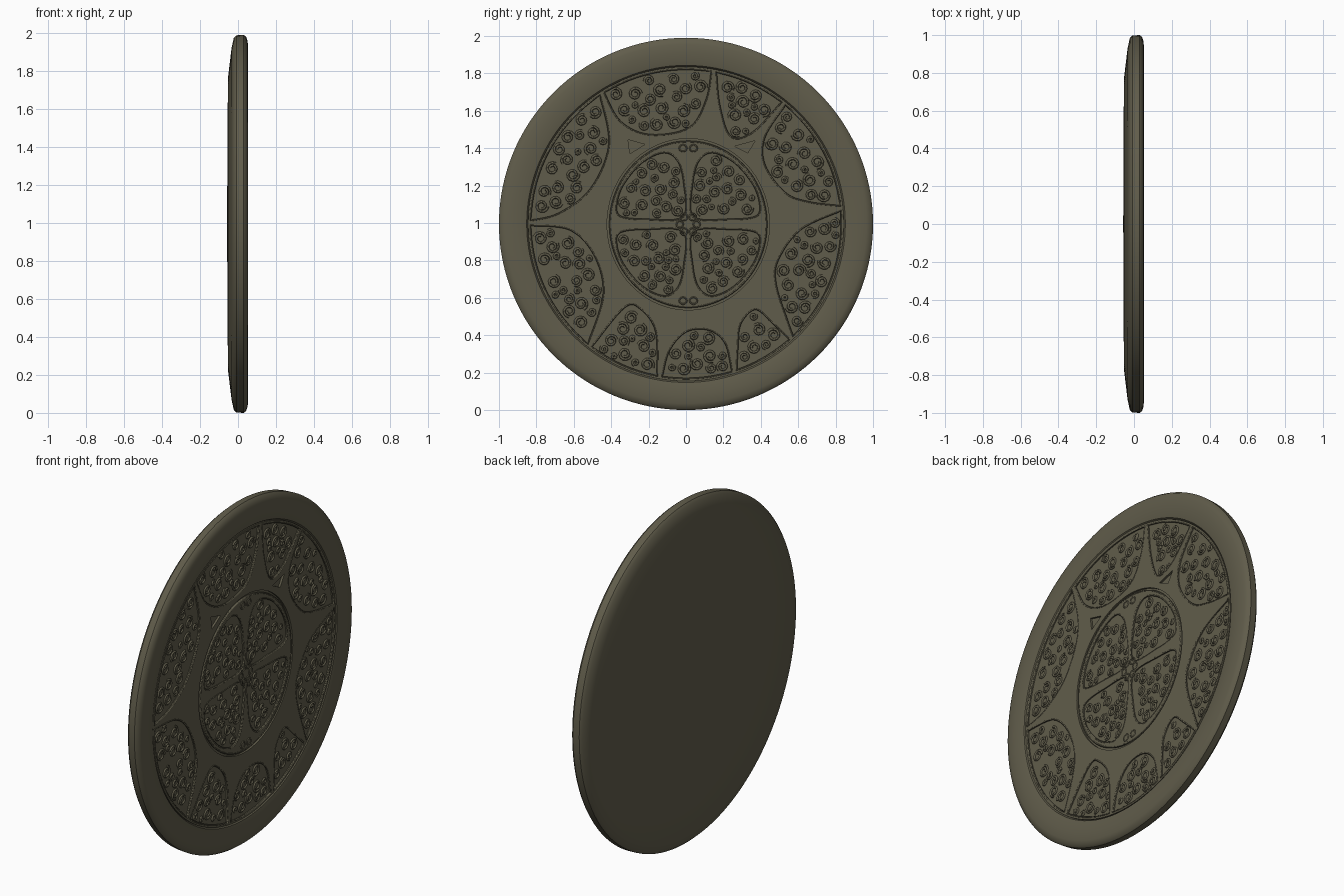
import bpy, bmesh, math, random
from mathutils import Vector, Matrix

if "Cube" in bpy.data.objects:
    bpy.data.objects.remove(bpy.data.objects["Cube"])

random.seed(7)
bronze = bpy.data.materials.new("aged_bronze")
bronze.diffuse_color = (0.118, 0.108, 0.070, 1)
bronze.use_nodes = True
bronze.node_tree.nodes["Principled BSDF"].inputs["Base Color"].default_value = bronze.diffuse_color
CY, CZ, FIELD_R, FLOOR = 0.0, 0.995, 0.832, 0.030


def finish(obj, angle=35):
    bpy.ops.object.select_all(action='DESELECT')
    obj.select_set(True)
    bpy.context.view_layer.objects.active = obj
    if obj.type == 'CURVE':
        bpy.ops.object.convert(target='MESH')
        obj = bpy.context.view_layer.objects.active
    obj.data.materials.clear()
    obj.data.materials.append(bronze)
    bpy.ops.object.shade_smooth_by_angle(angle=math.radians(angle))
    return obj


def add_splines(name, lines, dims, cyclic):
    """Curve object from lists of (y, z) points, lying in the disc plane."""
    cu = bpy.data.curves.new(name, 'CURVE')
    cu.dimensions = dims
    for line in lines:
        sp = cu.splines.new('POLY')
        sp.points.add(len(line) - 1)
        for p, (y, z) in zip(sp.points, line):
            p.co = (y, z, 0, 1)
        sp.use_cyclic_u = cyclic
    ob = bpy.data.objects.new(name, cu)
    bpy.context.collection.objects.link(ob)
    return ob


def place(ob, x):
    # local x -> y, local y -> z, local z -> x
    ob.matrix_world = Matrix(((0, 0, 1, x), (1, 0, 0, 0), (0, 1, 0, 0), (0, 0, 0, 1)))


def cords(name, lines, x, radius, cyclic):
    ob = add_splines(name, lines, '3D', cyclic)
    ob.data.bevel_depth = radius
    ob.data.bevel_resolution = 0
    ob.data.use_fill_caps = True
    place(ob, x)
    return finish(ob, 100)


def smooth_line(pts, closed=False, n=7):
    """Catmull-Rom line through the points."""
    pts = [Vector(p) for p in pts]
    m = len(pts)
    at = (lambda i: pts[i % m]) if closed else (lambda i: pts[max(0, min(m - 1, i))])
    out = []
    for i in range(m if closed else m - 1):
        a, b, c, d = at(i - 1), at(i), at(i + 1), at(i + 2)
        for k in range(n):
            t = k / n
            q = 0.5 * (2 * b + (c - a) * t + (2 * a - 5 * b + 4 * c - d) * t * t
                       + (3 * b - a - 3 * c + d) * t ** 3)
            out.append((q.x, q.y))
    if not closed:
        out.append(tuple(pts[-1]))
    return out


def ellipse(cy, cz, ry, rz, n=96):
    return [(cy + ry * math.cos(i * math.tau / n), cz + rz * math.sin(i * math.tau / n))
            for i in range(n)]


def inside(p, poly):
    hit, (x, y) = False, p
    for (x1, y1), (x2, y2) in zip(poly, poly[1:] + poly[:1]):
        if (y1 > y) != (y2 > y) and x < (x2 - x1) * (y - y1) / (y2 - y1) + x1:
            hit = not hit
    return hit


# Disc body: turned profile with slightly domed back, rounded rim, sunken field
profile = [(-0.057, 0), (-0.056, 0.5), (-0.052, 0.78), (-0.034, 0.93), (-0.022, 0.985),
           (-0.008, 0.998), (0.03, 1.0), (0.043, 0.99), (0.051, 0.965), (0.053, 0.92),
           (0.050, 0.875), (0.045, 0.852), (FLOOR, 0.842), (FLOOR, 0)]
bm = bmesh.new()
verts = [bm.verts.new((x, r, 0)) for x, r in profile]
edges = [bm.edges.new(e) for e in zip(verts, verts[1:])]
bmesh.ops.spin(bm, geom=verts + edges, cent=(0, 0, 0), axis=(1, 0, 0),
               angle=math.tau, steps=128, use_duplicate=False)
bmesh.ops.remove_doubles(bm, verts=bm.verts, dist=1e-5)
bmesh.ops.recalc_face_normals(bm, faces=bm.faces)
for v in bm.verts:
    v.co.z = v.co.z * 0.995 + CZ
me = bpy.data.meshes.new("disc_body")
bm.to_mesh(me)
bm.free()
body = bpy.data.objects.new("disc_body", me)
bpy.context.collection.objects.link(body)
finish(body)

# Panels around the star: tip, inner curve points, next tip
tips = [(-0.835, 1.0), (-0.44, 1.68), (0.15, 1.82), (0.52, 1.64), (0.84, 1.08),
        (0.57, 0.375), (0.26, 0.20), (-0.14, 0.18), (-0.50, 0.36)]
inner = [[(-0.68, 1.05), (-0.51, 1.18), (-0.41, 1.42)],
         [(-0.35, 1.54), (-0.19, 1.47), (0.02, 1.51), (0.11, 1.66)],
         [(0.18, 1.62), (0.24, 1.46), (0.36, 1.485)],
         [(0.42, 1.46), (0.42, 1.31), (0.53, 1.16), (0.66, 1.11)],
         [(0.61, 0.965), (0.49, 0.80), (0.48, 0.67), (0.54, 0.48)],
         [(0.46, 0.47), (0.37, 0.54), (0.29, 0.46), (0.275, 0.33)],
         [(0.21, 0.36), (0.12, 0.43), (0.0, 0.42), (-0.09, 0.32)],
         [(-0.16, 0.42), (-0.24, 0.54), (-0.33, 0.55)],
         [(-0.44, 0.62), (-0.49, 0.83), (-0.62, 0.965)]]
panels = []
for i, mid in enumerate(inner):
    a, b = tips[i], tips[(i + 1) % len(tips)]
    a0 = math.atan2(a[1] - CZ, a[0])
    sweep = (a0 - math.atan2(b[1] - CZ, b[0])) % math.tau
    arc = [(FIELD_R * math.cos(t), CZ + FIELD_R * 0.995 * math.sin(t))
           for t in [a0 - 0.014 - (sweep - 0.028) * k / 16 for k in range(17)]]
    curve = smooth_line([arc[0]] + mid + [arc[-1]])
    panels.append(curve + arc[-2:0:-1])

# Four mirrored petals of the central medallion
petal = smooth_line([(0.025, 0.04), (0.022, 0.22), (0.055, 0.34), (0.13, 0.385), (0.25, 0.33),
                     (0.35, 0.21), (0.385, 0.10), (0.36, 0.04), (0.22, 0.025)], True, 6)
petals = [[(0.012 + sy * y, 0.993 + sz * z) for y, z in petal]
          for sy in (-1, 1) for sz in (-1, 1)]

# Star plate with pierced panels, groove ring, medallion and corner nicks
nicks = [[(-0.31, 1.445), (-0.22, 1.42), (-0.30, 1.37)],
         [(0.26, 1.41), (0.37, 1.44), (0.33, 1.375)]]
plate = add_splines("star_plate", [ellipse(CY, CZ, 0.844, 0.84, 128),
                                   ellipse(0.012, 0.993, 0.434, 0.458),
                                   ellipse(0.012, 0.993, 0.420, 0.444)]
                    + panels + petals + nicks, '2D', True)
plate.data.fill_mode = 'BOTH'
plate.data.extrude = 0.007
place(plate, FLOOR + 0.005)
finish(plate)

# Raised cords edging the panels, petals and medallion
cords("panel_edging", panels, 0.040, 0.005, True)
cords("petal_edging", petals, 0.040, 0.005, True)
cords("medallion_edging", [ellipse(0.012, 0.993, 0.418, 0.442)], 0.040, 0.005, True)


# Scrollwork: spirals packed inside each pierced area
def scroll(c, r):
    a, s = random.uniform(0, math.tau), random.choice((-1, 1))
    return [(c[0] + q * math.cos(t), c[1] + q * math.sin(t)) for q, t in
            [(r * (1 - 0.55 * k / 14), a + s * 8.0 * k / 14) for k in range(15)]]


def fill_scrolls(area, big, tries=500):
    ys, zs = [p[0] for p in area], [p[1] for p in area]
    done = []
    for k in range(tries):
        r = big * (1 - 0.6 * k / tries)
        c = (random.uniform(min(ys), max(ys)), random.uniform(min(zs), max(zs)))
        if any(math.dist(c, d) < r + q + 0.006 for d, q in done):
            continue
        if all(inside(p, area) for p in ellipse(*c, r + 0.01, r + 0.01, 8)):
            done.append((c, r))
    return [scroll(c, r) for c, r in done]


cords("panel_scrolls", [s for p in panels for s in fill_scrolls(p, 0.034)],
      FLOOR + 0.001, 0.007, False)
cords("petal_scrolls", [s for p in petals for s in fill_scrolls(p, 0.030)],
      FLOOR + 0.001, 0.007, False)

# Small paired curls at the medallion ends and a rosette at its centre
curls = [ellipse(0.012 + dy, z, 0.02, 0.018, 12) for dy in (-0.028, 0.028) for z in (1.40, 0.585)]
curls += [ellipse(0.012 + 0.045 * math.cos(a), 0.993 + 0.045 * math.sin(a), 0.018, 0.018, 12)
          for a in [i * math.tau / 6 for i in range(6)]]
cords("medallion_curls", curls, 0.041, 0.005, True)
